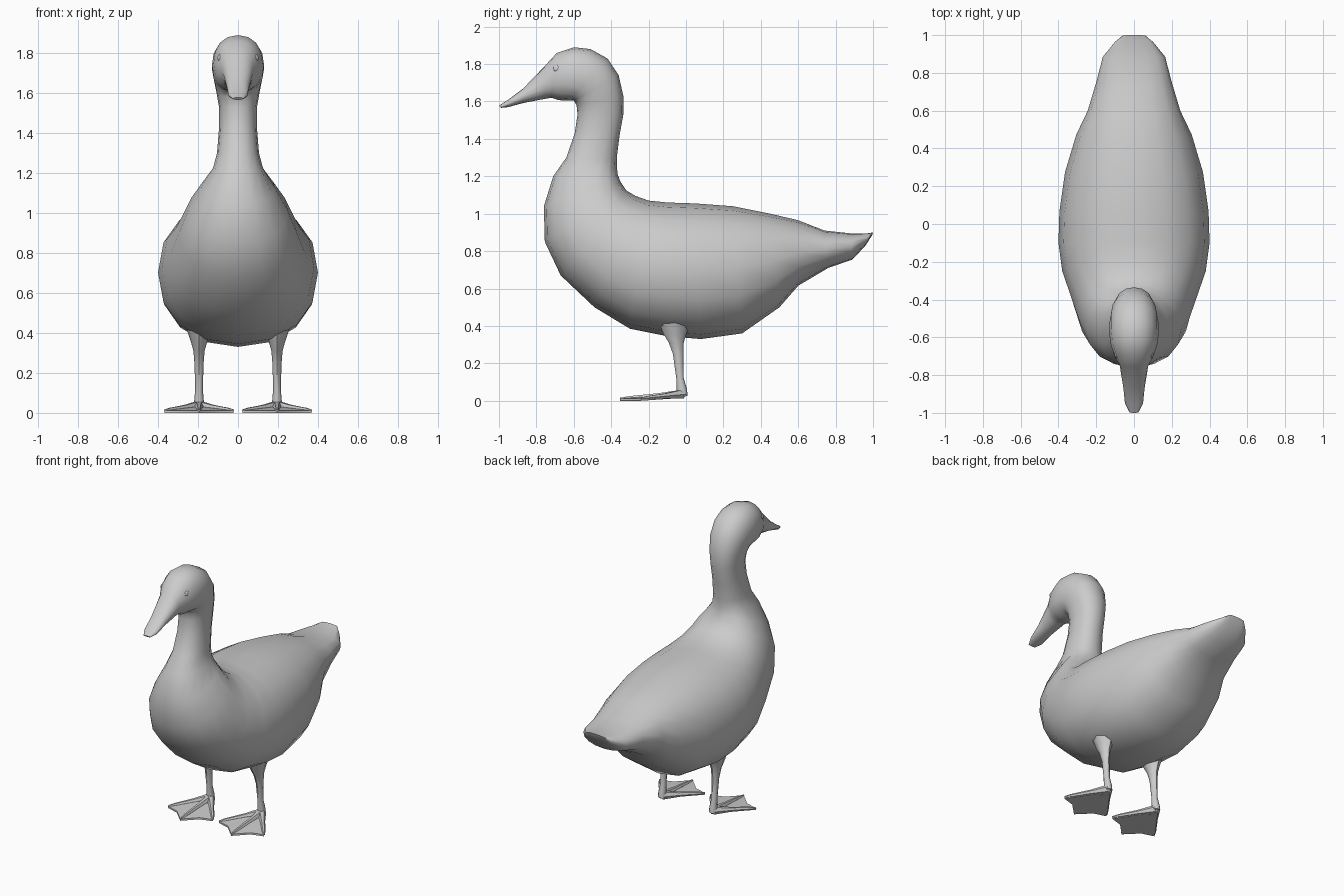
import bpy
import bmesh
from math import cos, sin, pi, radians
from mathutils import Vector

if "Cube" in bpy.data.objects:
    bpy.data.objects.remove(bpy.data.objects["Cube"], do_unlink=True)

GREY = (.6, .6, .6, 1)
grey = bpy.data.materials.new("plain grey")
grey.use_nodes = True
grey.diffuse_color = GREY
grey.node_tree.nodes["Principled BSDF"].inputs["Base Color"].default_value = GREY


def finish(name, bm, mirrored=False):
    """Turn a bmesh into a smooth shaded object, optionally mirrored in x."""
    bmesh.ops.recalc_face_normals(bm, faces=bm.faces)
    mesh = bpy.data.meshes.new(name)
    bm.to_mesh(mesh)
    bm.free()
    mesh.materials.append(grey)
    obj = bpy.data.objects.new(name, mesh)
    bpy.context.collection.objects.link(obj)
    bpy.ops.object.select_all(action='DESELECT')
    obj.select_set(True)
    bpy.context.view_layer.objects.active = obj
    bpy.ops.object.shade_smooth_by_angle(angle=radians(50))
    if mirrored:
        obj.modifiers.new("other side", 'MIRROR')
    return obj


def power(value, exponent):
    return abs(value) ** exponent * (1 if value > 0 else -1)


def loft(bm, rings, sides, exponent=1):
    """Skin a tube over rings given as (centre, half axis, half axis)."""
    loops = []
    for centre, across, along in rings:
        angles = [2 * pi * i / sides for i in range(sides)]
        loops.append([bm.verts.new(Vector(centre)
                                   + Vector(across) * power(cos(a), exponent)
                                   + Vector(along) * power(sin(a), exponent))
                      for a in angles])
    for first, second in zip(loops, loops[1:]):
        for i in range(sides):
            j = (i + 1) % sides
            bm.faces.new((first[i], first[j], second[j], second[i]))
    bm.faces.new(loops[0])
    bm.faces.new(loops[-1])


# Body, neck, head and bill as one skin: back y, z, belly y, z, half width
sections = [
    # tail
    (1, .9, .995, .885, .06),
    (.97, .895, .96, .83, .1),
    (.88, .895, .89, .755, .165),
    (.74, .91, .76, .71, .2),
    # trunk
    (.6, .965, .6, .615, .245),
    (.45, 1, .5, .5, .305),
    (.25, 1.04, .3, .36, .365),
    (.05, 1.055, .08, .33, .395),
    (-.1, 1.06, -.1, .345, .4),
    (-.2, 1.07, -.3, .385, .38),
    (-.27, 1.095, -.49, .5, .335),
    (-.32, 1.125, -.67, .67, .295),
    # breast
    (-.35, 1.17, -.755, .85, .25),
    (-.365, 1.21, -.76, 1.04, .185),
    # neck
    (-.37, 1.25, -.71, 1.2, .125),
    (-.37, 1.3, -.64, 1.3, .105),
    (-.355, 1.42, -.595, 1.43, .095),
    (-.335, 1.53, -.58, 1.53, .095),
    # head
    (-.335, 1.63, -.585, 1.58, .108),
    (-.36, 1.74, -.6, 1.605, .122),
    (-.42, 1.83, -.625, 1.605, .13),
    (-.51, 1.88, -.66, 1.605, .13),
    (-.6, 1.89, -.69, 1.61, .122),
    (-.69, 1.86, -.72, 1.62, .1),
    (-.755, 1.79, -.75, 1.615, .075),
    # bill
    (-.87, 1.67, -.87, 1.592, .056),
    (-.95, 1.61, -.95, 1.57, .048),
    (-1, 1.578, -.99, 1.566, .025),
]
rings = []
for back_y, back_z, belly_y, belly_z, width in sections:
    back = Vector((0, back_y, back_z))
    belly = Vector((0, belly_y, belly_z))
    rings.append(((back + belly) / 2, (width, 0, 0), (back - belly) / 2))
bm = bmesh.new()
loft(bm, rings, 16, .9)
finish("body", bm)

# Eyes
bm = bmesh.new()
bmesh.ops.create_uvsphere(bm, u_segments=10, v_segments=6, radius=.02)
bmesh.ops.scale(bm, vec=(.6, 1, 1), verts=bm.verts)
bmesh.ops.translate(bm, vec=(.091, -.69, 1.775), verts=bm.verts)
finish("eyes", bm, mirrored=True)

# Legs: height, y, half width, half depth
LEG_X = .195
shank = [(.44, -.06, .07, .09), (.36, -.06, .042, .062),
         (.31, -.052, .028, .04), (.25, -.042, .023, .028),
         (.12, -.032, .019, .02), (.06, -.022, .024, .028),
         (.025, -.02, .026, .028)]
bm = bmesh.new()
loft(bm, [((LEG_X, y, z), (w, 0, 0), (0, d, 0)) for z, y, w, d in shank], 8)
finish("legs", bm, mirrored=True)

# Feet: three tapering toes, a hind claw and a web between the toes
heel = Vector((LEG_X, -.02, .035))
tips = [Vector((LEG_X + x, y, .012)) for x, y in
        ((-.172, -.24), (0, -.352), (.172, -.24))]
bm = bmesh.new()
for tip in tips + [Vector((LEG_X, .005, .035))]:
    side = (tip - heel).cross(Vector((0, 0, 1))).normalized()
    toe = []
    for t, radius in ((0, .028), (.4, .016), (.85, .011), (1, .005)):
        toe.append((heel.lerp(tip, t), side * radius, (0, 0, radius)))
    loft(bm, toe, 6)
finish("toes", bm, mirrored=True)

bm = bmesh.new()
outline = [heel, tips[0], tips[0].lerp(tips[1], .5) + Vector((0, .03, 0)),
           tips[1], tips[1].lerp(tips[2], .5) + Vector((0, .03, 0)), tips[2]]
top = [bm.verts.new(p) for p in outline]
base = [bm.verts.new((p.x, p.y, max(p.z - .02, 0))) for p in outline]
for i in range(1, len(top) - 1):
    bm.faces.new((top[0], top[i], top[i + 1]))
    bm.faces.new((base[0], base[i + 1], base[i]))
for i in range(len(top)):
    j = (i + 1) % len(top)
    bm.faces.new((top[i], base[i], base[j], top[j]))
finish("webs", bm, mirrored=True)
